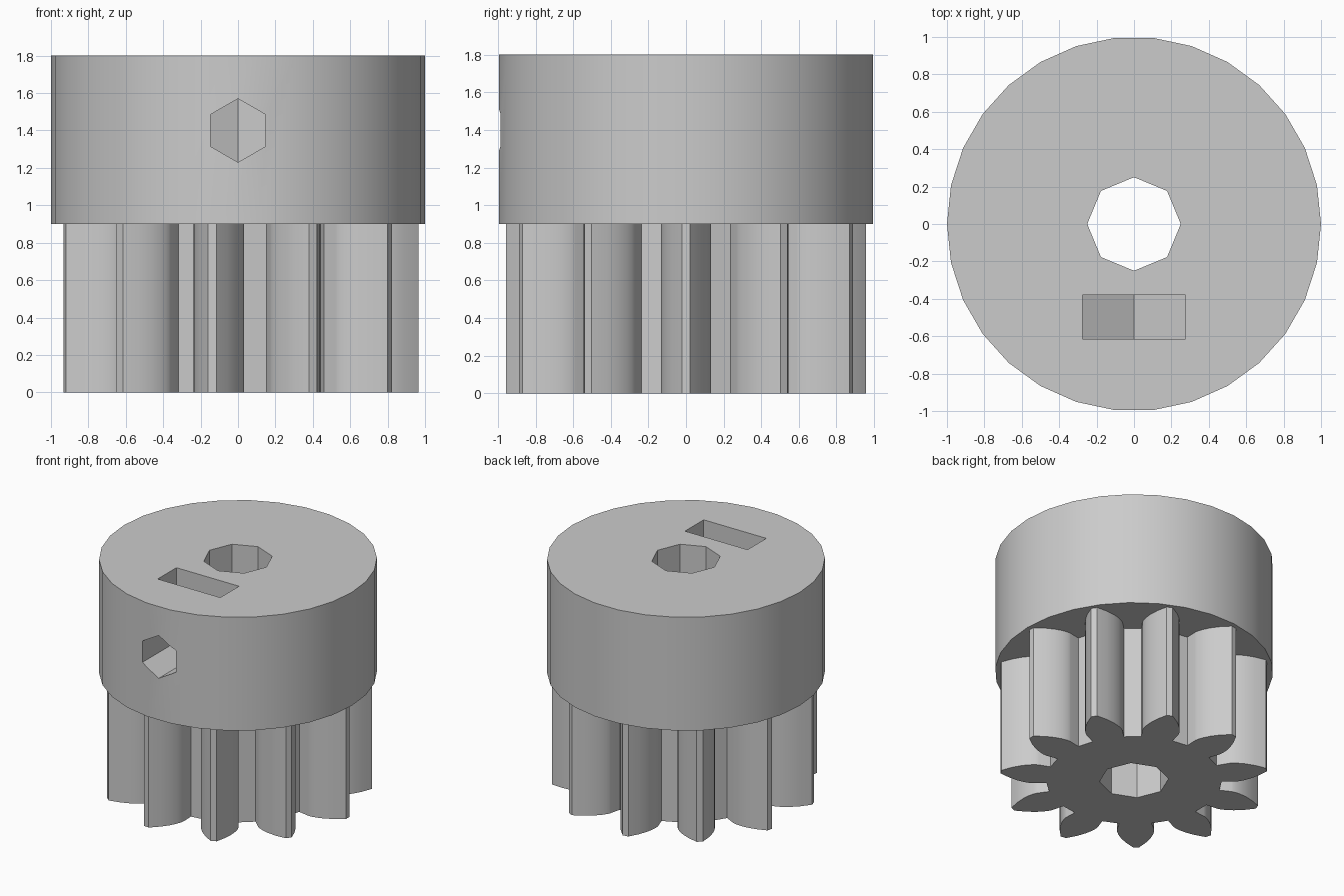
import bpy, bmesh
from math import pi, cos, sin, tan, acos, radians, sqrt

cube = bpy.data.objects.get("Cube")
if cube:
    bpy.data.objects.remove(cube, do_unlink=True)

TEETH = 11
TIP_R = 0.965
MODULE = 2 * TIP_R / (TEETH + 2)
PITCH_R = MODULE * TEETH / 2
ROOT_R = PITCH_R - 1.25 * MODULE
PRESSURE = radians(28)
BASE_R = PITCH_R * cos(PRESSURE)

grey = bpy.data.materials.new("plain grey")
grey.use_nodes = True
colour = (0.6, 0.6, 0.6, 1)
grey.diffuse_color = colour
grey.node_tree.nodes["Principled BSDF"].inputs["Base Color"].default_value = colour


def ring(radius, sides, start=0.0):
    return [(radius * cos(start + 2 * pi * i / sides),
             radius * sin(start + 2 * pi * i / sides)) for i in range(sides)]


def prism(name, outline, low, high, place):
    """Extrude a 2D outline from low to high; place maps (u, v, depth) to xyz."""
    bm = bmesh.new()
    face = bm.faces.new([bm.verts.new(place(u, v, low)) for u, v in outline])
    out = bmesh.ops.extrude_face_region(bm, geom=[face])
    for v in out["geom"]:
        if isinstance(v, bmesh.types.BMVert):
            a, b = place(0, 0, low), place(0, 0, high)
            v.co.x += b[0] - a[0]
            v.co.y += b[1] - a[1]
            v.co.z += b[2] - a[2]
    bmesh.ops.recalc_face_normals(bm, faces=bm.faces)
    mesh = bpy.data.meshes.new(name)
    bm.to_mesh(mesh)
    bm.free()
    mesh.materials.append(grey)
    obj = bpy.data.objects.new(name, mesh)
    bpy.context.collection.objects.link(obj)
    return obj


def upright(u, v, d):
    return (u, v, d)


def facing_front(u, v, d):
    return (u, d, v)


def combine(target, tool, operation):
    mod = target.modifiers.new(operation, "BOOLEAN")
    mod.operation = operation
    mod.solver = "EXACT"
    mod.object = tool
    bpy.ops.object.select_all(action="DESELECT")
    bpy.context.view_layer.objects.active = target
    target.select_set(True)
    bpy.ops.object.modifier_apply(modifier=mod.name)
    bpy.data.objects.remove(tool, do_unlink=True)


def involute(angle):
    return tan(angle) - angle


# Involute tooth flank as (radius, half angle) from root to tip
half_base = pi / (2 * TEETH) + involute(PRESSURE)
flank = [(ROOT_R, half_base)]
STEPS = 6
roll_end = sqrt((TIP_R / BASE_R) ** 2 - 1)
for i in range(STEPS + 1):
    r = BASE_R * sqrt(1 + (roll_end * i / STEPS) ** 2)
    flank.append((r, half_base - involute(acos(min(1, BASE_R / r)))))

# Mirror each flank and repeat it around the gear
outline = []
for t in range(TEETH):
    mid = 2 * pi * t / TEETH
    side = [(r, mid - a) for r, a in flank] + [(r, mid + a) for r, a in reversed(flank)]
    outline += [(r * cos(a), r * sin(a)) for r, a in side]

# Collar with the gear below it
pinion = prism("pinion_gear", outline, 0, 1.1, upright)
collar = prism("collar", ring(1, 30), 0.9, 1.8, upright)
combine(pinion, collar, "UNION")

# Shaft bore
combine(pinion, prism("bore_cutter", ring(0.25, 8), -0.2, 2, upright), "DIFFERENCE")

# Nut slot, open at the top with a pointed bottom
nut_w, screw_z = 0.275, 1.4
nut_r = nut_w / cos(pi / 6)
slot = [(-nut_w, 2), (-nut_w, screw_z - nut_r / 2), (0, screw_z - nut_r),
        (nut_w, screw_z - nut_r / 2), (nut_w, 2)]
combine(pinion, prism("slot_cutter", slot, -0.615, -0.38, facing_front), "DIFFERENCE")

# Hexagonal screw hole from the front into the bore
hole = [(u, v + screw_z) for u, v in ring(0.17, 6, pi / 2)]
combine(pinion, prism("screw_cutter", hole, -1.2, 0, facing_front), "DIFFERENCE")

bpy.ops.object.select_all(action="DESELECT")
pinion.select_set(True)
bpy.context.view_layer.objects.active = pinion
bpy.ops.object.shade_smooth_by_angle(angle=radians(30))
